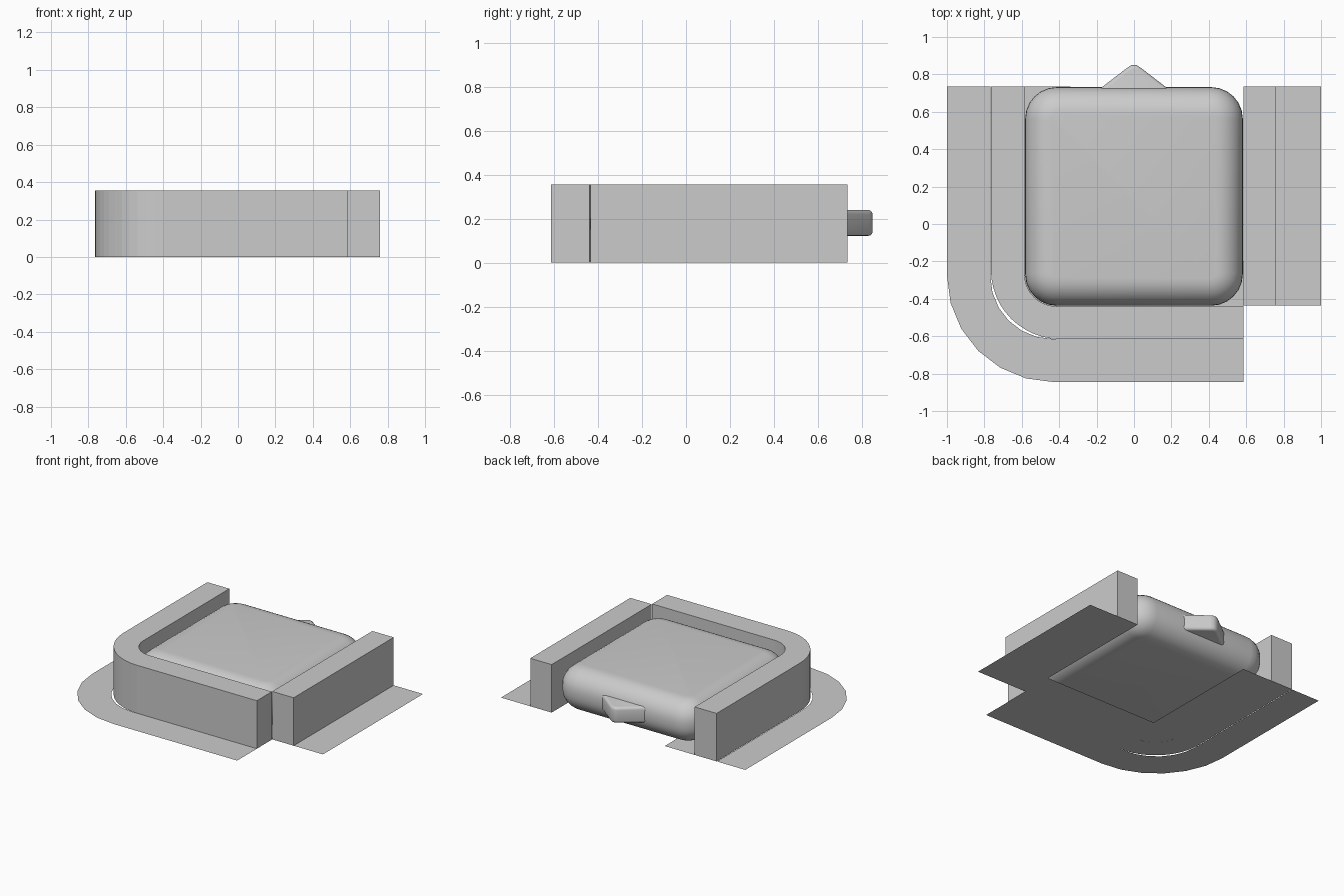
import bpy, bmesh
from math import sin, cos, pi

if "Cube" in bpy.data.objects:
    bpy.data.objects.remove(bpy.data.objects["Cube"])


def finish(name, bm, smooth=False):
    bmesh.ops.recalc_face_normals(bm, faces=bm.faces)
    me = bpy.data.meshes.new(name)
    bm.to_mesh(me)
    bm.free()
    ob = bpy.data.objects.new(name, me)
    bpy.context.collection.objects.link(ob)
    if smooth:
        bpy.ops.object.select_all(action='DESELECT')
        ob.select_set(True)
        bpy.context.view_layer.objects.active = ob
        bpy.ops.object.shade_smooth_by_angle(angle=0.7)
    return ob


def prism(outline, z0, z1):
    bm = bmesh.new()
    face = bm.faces.new([bm.verts.new((x, y, z0)) for x, y in outline])
    if z1 > z0:
        ext = bmesh.ops.extrude_face_region(bm, geom=[face], use_keep_orig=True)
        verts = [g for g in ext['geom'] if isinstance(g, bmesh.types.BMVert)]
        bmesh.ops.translate(bm, verts=verts, vec=(0, 0, z1 - z0))
        bmesh.ops.recalc_face_normals(bm, faces=bm.faces)
    return bm


def rect(x0, x1, y0, y1):
    return [(x0, y0), (x1, y0), (x1, y1), (x0, y1)]


BACK, RIGHT = 0.735, 0.585


def l_edge(x, y, r, n=6):
    """L-shaped path: down the left side, round the corner, along the front."""
    arc = [(x + r - r * cos(i / n * pi / 2), y + r - r * sin(i / n * pi / 2))
           for i in range(n + 1)] if r else [(x, y)]
    return [(x, BACK)] + arc + [(RIGHT, y)]


def l_strip(name, outer, inner, z1=0.0):
    # strip of quads between two matching paths, optionally raised into a wall
    bm = bmesh.new()
    rows = [[(bm.verts.new((*a, 0)), bm.verts.new((*b, 0)))
             for a, b in zip(outer, inner)]]
    for (a, b), (c, d) in zip(rows[0], rows[0][1:]):
        bm.faces.new((a, c, d, b))
    if z1:
        ext = bmesh.ops.extrude_face_region(bm, geom=bm.faces[:], use_keep_orig=True)
        verts = [g for g in ext['geom'] if isinstance(g, bmesh.types.BMVert)]
        bmesh.ops.translate(bm, verts=verts, vec=(0, 0, z1))
    return finish(name, bm)


# Curved arm wall and its ground sheets
l_strip("corner_wall", l_edge(-0.765, -0.615, 0.37, 12), l_edge(-0.585, -0.44, 0.17, 12), 0.355)
l_strip("corner_outer_sheet", l_edge(-1.0, -0.845, 0.57), l_edge(-0.768, -0.615, 0.335))
inner = l_edge(-0.585, -0.44, 0.17)
corner = [(-0.34, BACK)] + [(-0.34, -0.2)] + [(RIGHT, -0.2)]
bm = prism(inner + corner[::-1], 0, 0)
finish("corner_inner_sheet", bm)

# Straight right wall and sheet
finish("right_wall", prism(rect(0.585, 0.76, -0.435, BACK), 0, 0.355))
finish("right_sheet", prism(rect(0.76, 1.0, -0.435, BACK), 0, 0))

# Soft rounded block
bm = prism(rect(-0.582, 0.582, -0.437, 0.732), 0.02, 0.335)
uprights = [e for e in bm.edges if abs(e.verts[0].co.z - e.verts[1].co.z) > 0.1]
bmesh.ops.bevel(bm, geom=uprights, offset=0.17, segments=6, profile=0.5, affect='EDGES')
rims = [e for e in bm.edges if abs(e.verts[0].co.z - e.verts[1].co.z) < 0.01]
bmesh.ops.bevel(bm, geom=rims, offset=0.145, segments=8, profile=0.5, affect='EDGES')
finish("rounded_block", bm, True)

# Pointed tab on the back
tip = [(-0.18, 0.725), (0.18, 0.725), (0.035, 0.836), (0.015, 0.849),
       (-0.015, 0.849), (-0.035, 0.836)]
bm = prism(tip, 0.122, 0.24)
rims = [e for e in bm.edges if abs(e.verts[0].co.z - e.verts[1].co.z) < 0.01
        and max(v.co.y for v in e.verts) > 0.73]
bmesh.ops.bevel(bm, geom=rims, offset=0.02, segments=3, profile=0.5, affect='EDGES')
finish("back_tab", bm, True)
